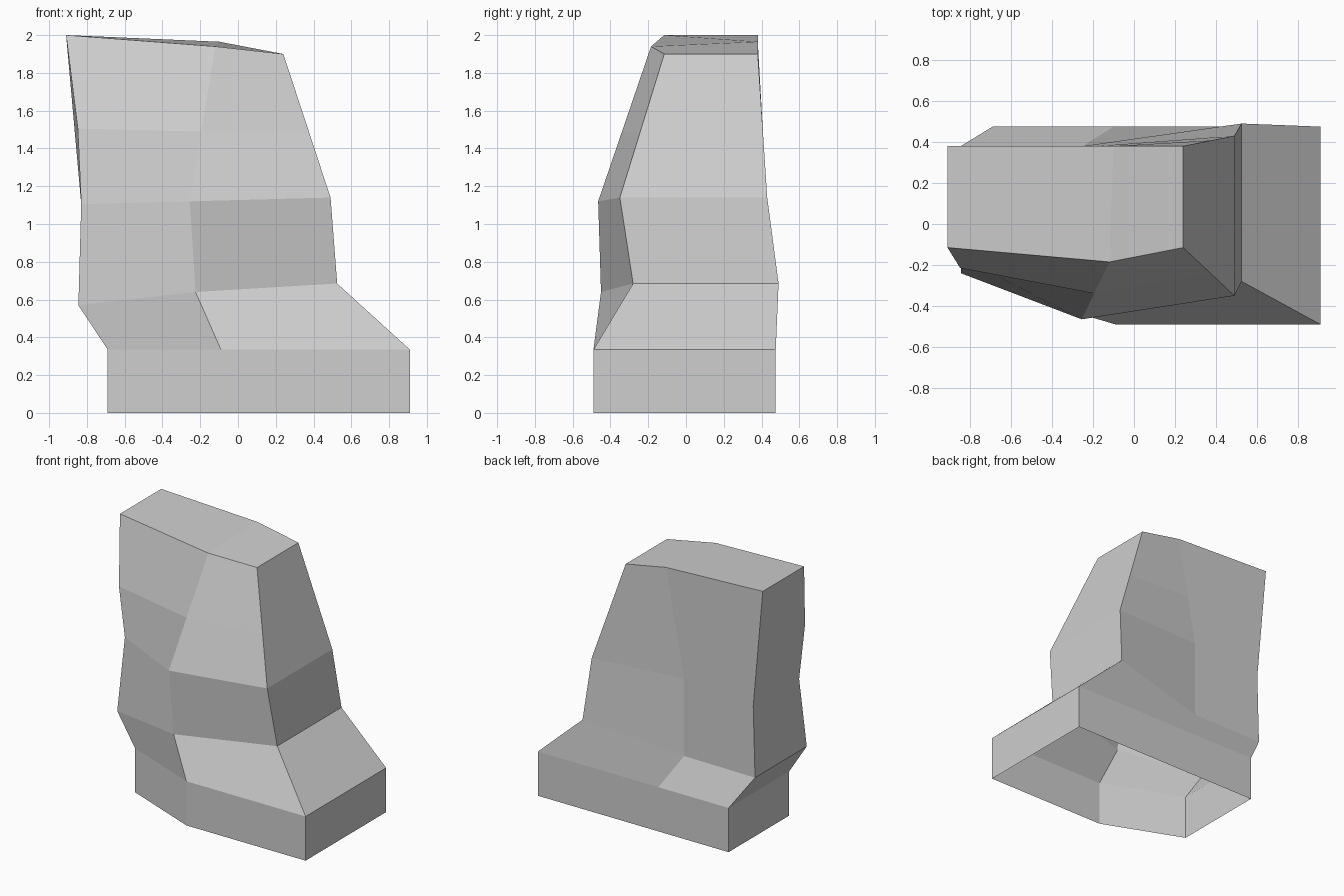
import bpy, bmesh
from mathutils import Vector

if "Cube" in bpy.data.objects:
    bpy.data.objects.remove(bpy.data.objects["Cube"])

# Cross-sections, bottom to top; each runs around the body:
# front left, front middle, front right, back right, back middle, back left
sole_top = [(-.69, -.25, .335), (-.09, -.49, .335), (.91, -.49, .335),
            (.91, .475, .335), (-.10, .475, .335), (-.69, .475, .335)]
instep = [(-.845, -.24, .57), (-.225, -.45, .64), (.525, -.28, .685),
          (.525, .49, .685), (-.25, .38, .575), (-.845, .38, .57)]
ankle = [(-.83, -.17, 1.105), (-.255, -.465, 1.12), (.49, -.35, 1.14),
         (.49, .43, 1.14), (-.25, .38, 1.16), (-.83, .38, 1.105)]
top = [(-.91, -.115, 2.0), (-.12, -.185, 1.94), (.24, -.115, 1.90),
       (.24, .38, 1.90), (-.10, .38, 1.965), (-.91, .38, 2.0)]

# The sole goes straight down; the shaft ring lies between ankle and top
sole_bottom = [(x, y, 0) for x, y, z in sole_top]
shaft = [Vector(a).lerp(Vector(b), .45) for a, b in zip(ankle, top)]
shaft[0] = Vector((-.848, -.215, 1.505))  # bulge on the front left edge

# Loft the rings; the underside stays open
bm = bmesh.new()
rings = [[bm.verts.new(p) for p in ring]
         for ring in (sole_bottom, sole_top, instep, ankle, shaft, top)]
for low, high in zip(rings, rings[1:]):
    for i in range(6):
        j = (i + 1) % 6
        bm.faces.new((low[i], low[j], high[j], high[i]))

# Cap the top with two faces that fold along the middle
fl, fm, fr, br, bk, bl = rings[-1]
bm.faces.new((fl, fm, bk, bl))
bm.faces.new((fm, fr, br, bk))

mesh = bpy.data.meshes.new("boot")
bm.to_mesh(mesh)
bm.free()

# One plain grey
grey = bpy.data.materials.new("light grey")
grey.diffuse_color = (.62, .62, .62, 1)
grey.use_nodes = True
grey.node_tree.nodes["Principled BSDF"].inputs["Base Color"].default_value = grey.diffuse_color
mesh.materials.append(grey)
boot = bpy.data.objects.new("boot", mesh)
bpy.context.collection.objects.link(boot)
